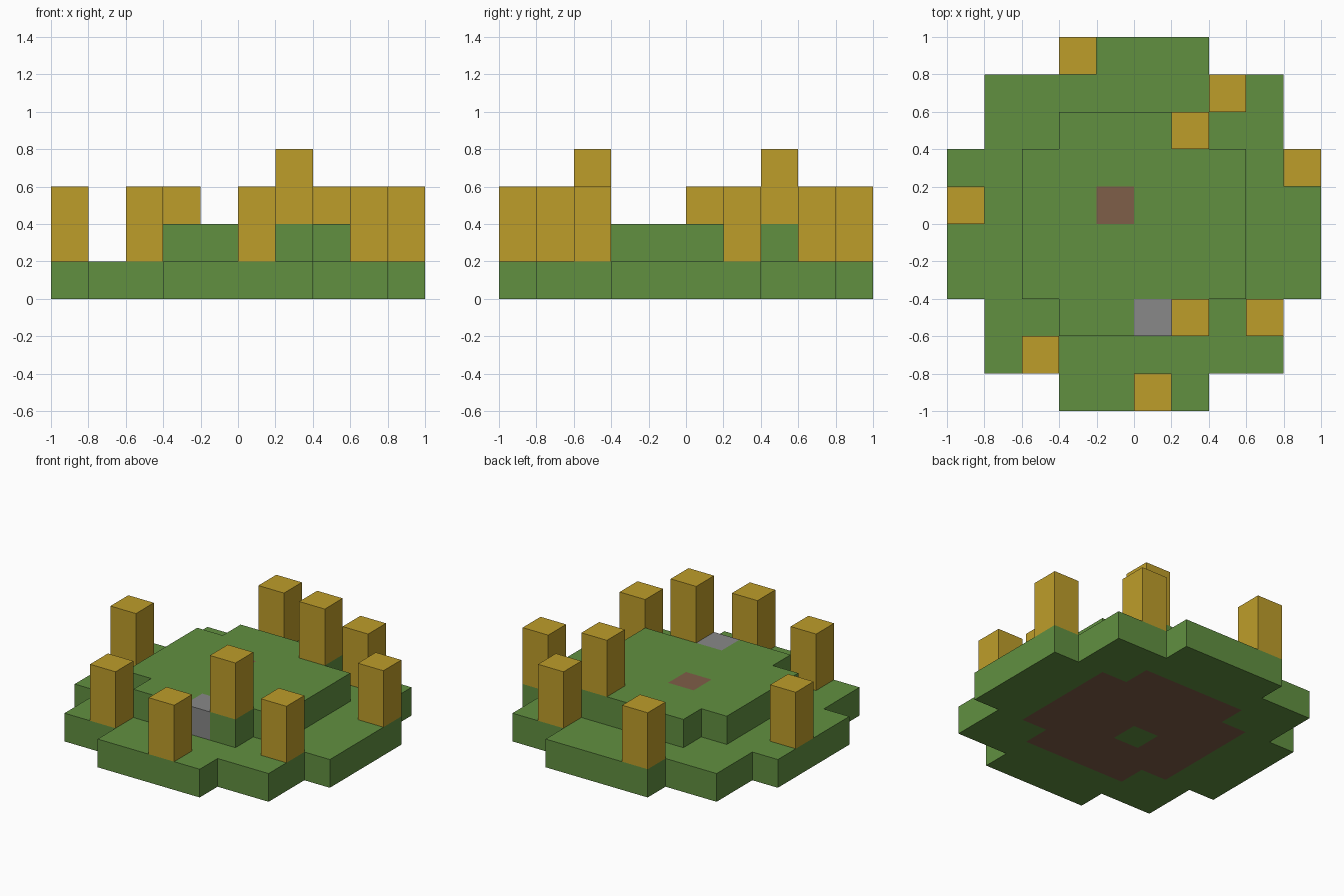
import bpy
import bmesh
from mathutils import Vector

cube = bpy.data.objects.get("Cube")
if cube:
    bpy.data.objects.remove(cube, do_unlink=True)

UNIT = 0.2  # edge of one block


def material(name, rgb):
    linear = [((c / 255 + 0.055) / 1.055) ** 2.4 for c in rgb]
    mat = bpy.data.materials.new(name)
    mat.use_nodes = True
    mat.diffuse_color = (*linear, 1)
    bsdf = next(n for n in mat.node_tree.nodes if n.type == "BSDF_PRINCIPLED")
    bsdf.inputs["Base Color"].default_value = (*linear, 1)
    bsdf.inputs["Roughness"].default_value = 0.9
    return mat


GRASS = material("grass green", (97, 144, 64))
DIRT = material("dirt brown", (127, 94, 72))
STONE = material("stone grey", (136, 136, 136))
WOOD = material("post yellow", (190, 157, 42))


def footprint(bands):
    """Cells of a round island: (half width, half depth) rectangles overlaid."""
    return {(x, y) for w, d in bands for x in range(-w, w) for y in range(-d, d)}


def layer(name, cells, bottom, height, mats, rule, closed=True):
    """Outer shell of a layer of blocks; rule(cell, normal) picks the colour."""
    bm = bmesh.new()
    for x, y in sorted(cells):
        centre = Vector((x + 0.5, y + 0.5, bottom + height / 2))
        for axis in range(3):
            for sign in (-1, 1):
                n = Vector((0, 0, 0))
                n[axis] = sign
                # Skip walls shared with a neighbour and hidden undersides
                if axis < 2 and (x + int(n.x), y + int(n.y)) in cells:
                    continue
                if axis == 2 and sign < 0 and not closed:
                    continue
                u, v = Vector((0, 0, 0)), Vector((0, 0, 0))
                u[(axis + 1) % 3] = sign
                v[(axis + 2) % 3] = 1
                corners = [n - u - v, n + u - v, n + u + v, n - u + v]
                size = Vector((0.5, 0.5, height / 2))
                face = bm.faces.new(
                    [bm.verts.new((centre + c * size) * UNIT) for c in corners])
                face.material_index = mats.index(rule((x, y), n))
    # Weld the blocks and merge flat areas of one colour
    bmesh.ops.remove_doubles(bm, verts=bm.verts, dist=0.001)
    bmesh.ops.dissolve_limit(bm, angle_limit=0.01, verts=bm.verts,
                             edges=bm.edges, delimit={"MATERIAL"})
    mesh = bpy.data.meshes.new(name)
    bm.to_mesh(mesh)
    bm.free()
    for mat in mats:
        mesh.materials.append(mat)
    obj = bpy.data.objects.new(name, mesh)
    bpy.context.collection.objects.link(obj)


base = footprint([(2, 5), (4, 4), (5, 2)])
hill = footprint([(2, 3), (3, 2)])


# Wide lower terrace, with a dirt underside below the hill
def base_colour(cell, n):
    return DIRT if n.z < 0 and cell in hill and cell != (-1, -1) else GRASS


layer("lower_terrace", base, 0, 1, [GRASS, DIRT], base_colour)


# Raised terrace with a dirt patch and a stone step
def hill_colour(cell, n):
    return {(-1, 0): DIRT, (0, -3): STONE}.get(cell, GRASS)


layer("upper_terrace", hill, 1, 1, [GRASS, DIRT, STONE], hill_colour, False)

# Posts, standing on whichever terrace is below them
posts = [(-2, 4), (2, 3), (1, 2), (4, 1), (-5, 0),
         (3, -3), (1, -3), (-3, -4), (0, -5)]
for i, cell in enumerate(posts, 1):
    layer(f"post_{i}", {cell}, 2 if cell in hill else 1, 2, [WOOD],
          lambda c, n: WOOD, False)
